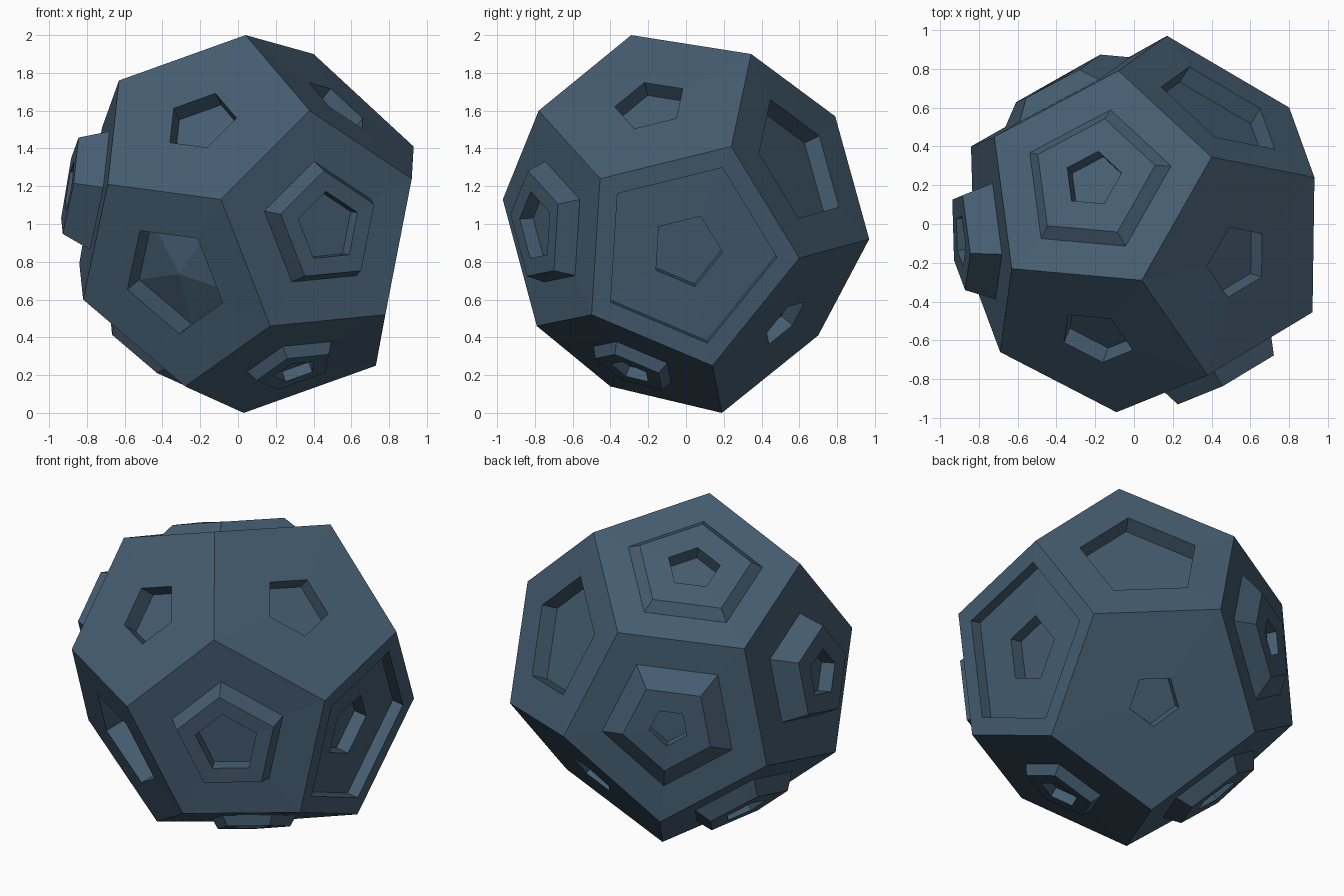
import bpy, bmesh
from mathutils import Vector

if "Cube" in bpy.data.objects:
    bpy.data.objects.remove(bpy.data.objects["Cube"])

# Corners of the slightly uneven dodecahedron
P = {k: Vector(v) for k, v in dict(
    A=(.04, -.29, 2.0), B=(-.63, -.23, 1.76), C=(.4, .345, 1.9), D=(.38, -.78, 1.6),
    E=(-.69, -.66, 1.21), F=(-.09, -.97, 1.13), G=(.93, .24, 1.41), H=(.92, -.455, 1.24),
    I=(-.72, .45, 1.51), J=(-.08, .79, 1.57), K=(.17, .97, .92), L=(.8, .6, .82),
    M=(.78, -.5, .52), N=(.73, .14, .25), O=(.17, -.79, .46), Q=(-.82, -.31, .6),
    P=(-.28, -.4, .14), R=(.03, .19, 0), V=(-.31, .7, .41), W=(-.84, .4, .79)).items()}
CENTRE = sum(P.values(), Vector()) / 20


def hole(s, d):
    """Straight-sided pocket."""
    return [(s, 0), (s, -d)]


def boss(base, plate, h, s, d):
    """Tapered raised block with a pocket in its top."""
    return [(base, 0), (plate, h), (s, h), (s, h - d)]


# Each side: corners in order, then inner rings as (scale, height)
SIDES = {
    "ABIJC": boss(.65, .54, .055, .25, .09),
    "ABEFD": hole(.33, .10),
    "ACGHD": hole(.32, .09),
    "CJKLG": hole(.58, .10),
    "HGLNM": hole(.80, .07) + [(.32, -.07), (.32, -.15)],
    "DHMOF": boss(.56, .49, .11, .31, .08),
    "EFOPQ": hole(.51, .14) + [(0, -.07)],
    "BEQWI": boss(.54, .44, .155, .23, .09),
    "OMNRP": boss(.42, .36, .06, .2, .06),
    "QPRVW": boss(.55, .44, .09, .22, .07),
    "LNRVK": hole(.24, .08),
    "IJKVW": boss(.64, .43, .09, .185, .06),
}

bm = bmesh.new()
corner = {k: bm.verts.new(v) for k, v in P.items()}

for names, rings in SIDES.items():
    pts = [P[k] for k in names]
    c = sum(pts, Vector()) / 5
    n = sum(((pts[i] - c).cross(pts[(i + 1) % 5] - c) for i in range(5)), Vector()).normalized()
    if n.dot(c - CENTRE) < 0:            # keep every side facing outwards
        names, pts, n = names[::-1], pts[::-1], -n
    loop = [corner[k] for k in names]
    for s, h in rings:
        if s == 0:                       # pyramid floor
            tip = bm.verts.new(c + n * h)
            for i in range(5):
                bm.faces.new((loop[i], loop[(i + 1) % 5], tip))
            loop = None
            break
        new = [bm.verts.new(c + (p - c) * s + n * h) for p in pts]
        for i in range(5):
            j = (i + 1) % 5
            bm.faces.new((loop[i], loop[j], new[j], new[i]))
        loop = new
    if loop:
        bm.faces.new(loop)

mesh = bpy.data.meshes.new("faceted_rock_ball")
bm.to_mesh(mesh)
bm.free()
ball = bpy.data.objects.new("faceted_rock_ball", mesh)
bpy.context.collection.objects.link(ball)

# Slate blue colour
mat = bpy.data.materials.new("slate_blue")
mat.diffuse_color = (.06, .11, .165, 1)
mat.use_nodes = True
mat.node_tree.nodes["Principled BSDF"].inputs["Base Color"].default_value = mat.diffuse_color
mesh.materials.append(mat)
